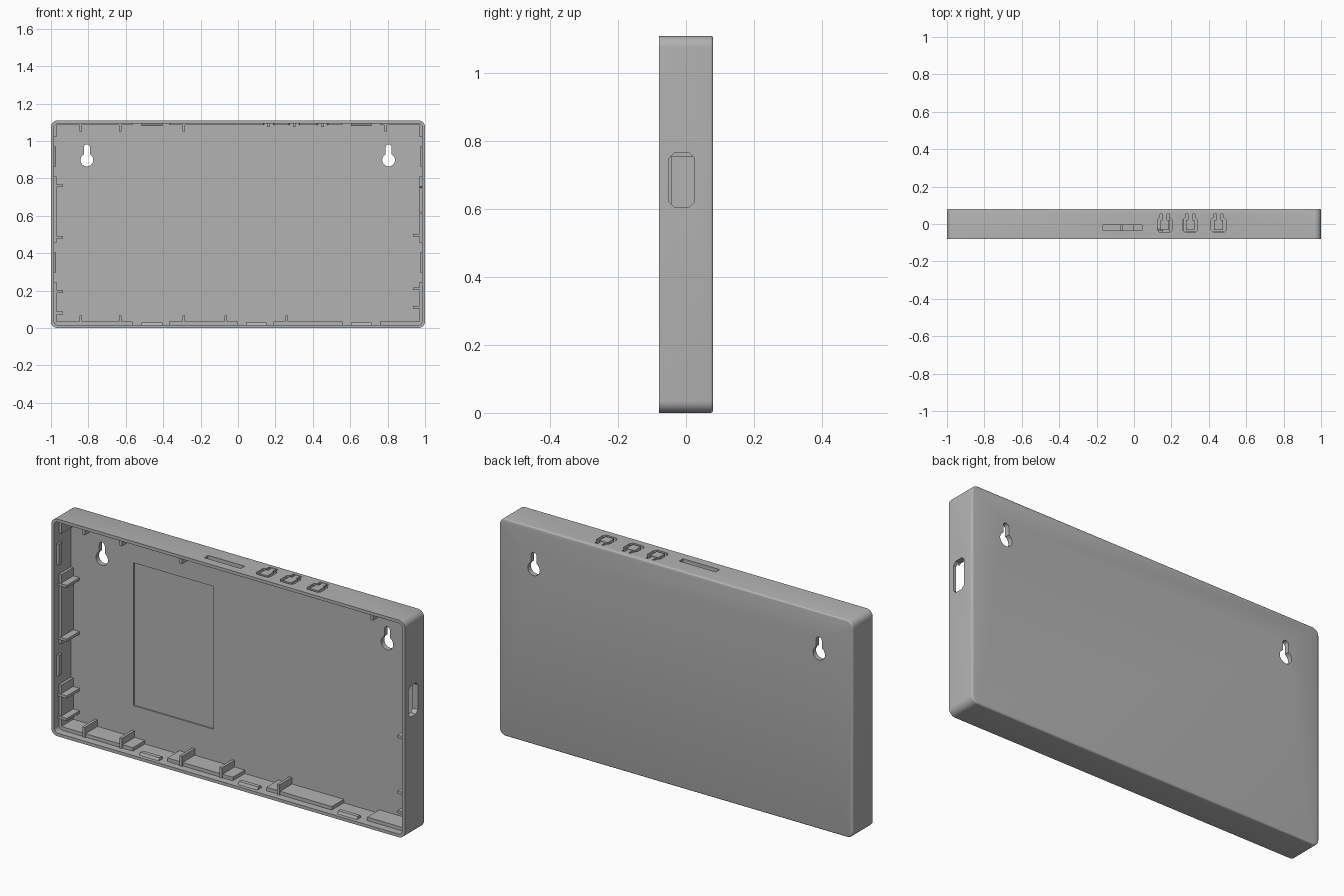
import bpy, bmesh, math

if "Cube" in bpy.data.objects:
    bpy.data.objects.remove(bpy.data.objects["Cube"])

H = 1.11          # case height
WALL = 0.016      # side wall thickness
FLOOR = 0.055     # inner face of the back panel

grey = bpy.data.materials.new("plain grey")
grey.use_nodes = True
grey.diffuse_color = (0.45, 0.45, 0.45, 1)
grey.node_tree.nodes["Principled BSDF"].inputs["Base Color"].default_value = (0.45, 0.45, 0.45, 1)


def finish(name, bm):
    bmesh.ops.recalc_face_normals(bm, faces=bm.faces)
    mesh = bpy.data.meshes.new(name)
    bm.to_mesh(mesh)
    bm.free()
    mesh.materials.append(grey)
    obj = bpy.data.objects.new(name, mesh)
    bpy.context.collection.objects.link(obj)
    return obj


def prism(name, points, axis, lo, hi):
    """Extrude a 2D outline along an axis (outline uses the other two axes in order)."""
    bm = bmesh.new()

    def place(p, d):
        co = list(p)
        co.insert("xyz".index(axis), d)
        return bm.verts.new(co)

    face = bm.faces.new([place(p, lo) for p in points])
    out = bmesh.ops.extrude_face_region(bm, geom=[face])
    shift = [0, 0, 0]
    shift["xyz".index(axis)] = hi - lo
    verts = [g for g in out["geom"] if isinstance(g, bmesh.types.BMVert)]
    bmesh.ops.translate(bm, verts=verts, vec=shift)
    return finish(name, bm)


def box(name, x, y, z):
    outline = [(x[0], z[0]), (x[1], z[0]), (x[1], z[1]), (x[0], z[1])]
    return prism(name, outline, "y", *y)


def octagon(a, b, c):
    (a0, a1), (b0, b1) = a, b
    return [(a0 + c, b0), (a1 - c, b0), (a1, b0 + c), (a1, b1 - c),
            (a1 - c, b1), (a0 + c, b1), (a0, b1 - c), (a0, b0 + c)]


def rounded(inset, r, steps=8):
    """Rounded rectangle following the case outline."""
    pts = []
    for i, (sx, top) in enumerate([(1, 1), (-1, 1), (-1, 0), (1, 0)]):
        cx = sx * (1 - inset - r)
        cz = H - inset - r if top else inset + r
        for k in range(steps + 1):
            a = math.pi / 2 * (i + k / steps)
            pts.append((cx + r * math.cos(a), cz + r * math.sin(a)))
    return pts


def cut(target, cutter):
    mod = target.modifiers.new("cut", "BOOLEAN")
    mod.operation = "DIFFERENCE"
    mod.solver = "EXACT"
    mod.object = cutter
    bpy.context.view_layer.objects.active = target
    bpy.ops.object.modifier_apply(modifier=mod.name)


def drop(obj):
    bpy.data.objects.remove(obj)


# Outer case with softened back edge
case = prism("case_shell", rounded(0, 0.035), "y", -0.08, 0.08)
bm = bmesh.new()
bm.from_mesh(case.data)
back = [e for e in bm.edges if all(v.co.y > 0.07 for v in e.verts)]
bmesh.ops.bevel(bm, geom=back, offset=0.008, segments=3, profile=0.5, affect="EDGES")
bm.to_mesh(case.data)
bm.free()

# Cavity, shallow panel recess and keyhole openings
cutters = [prism("cavity", rounded(WALL, 0.02), "y", -0.1, FLOOR),
           box("panel_recess", (-0.63, -0.177), (0, FLOOR + 0.007), (0.195, 0.925))]
for x in (-0.808, 0.805):
    keyhole = []
    r, w = 0.034, 0.016
    a0 = math.pi / 2 + math.asin(w / r)
    sweep = 2 * math.pi - 2 * math.asin(w / r)
    for k in range(25):
        a = a0 + sweep * k / 24
        keyhole.append((x + r * math.cos(a), 0.898 + r * math.sin(a)))
    for k in range(9):
        a = math.pi * k / 8
        keyhole.append((x + w * math.cos(a), 0.966 + w * math.sin(a)))
    cutters.append(prism("keyhole", keyhole, "y", 0, 0.1))
for c in cutters:
    cut(case, c)
    drop(c)

# Shelves along the walls
lo, lip = 0.008, 0.034
shelf_y = (-0.042, FLOOR + 0.004)
for a, b in [(-0.98, -0.565), (-0.37, 0.0), (0.19, 0.56), (0.76, 0.98)]:
    box("bottom_shelf", (a, b), shelf_y, (lo, lip))
top_shelves = [box("top_shelf", (a, b), shelf_y, (H - 0.024, H - lo))
               for a, b in [(-0.98, -0.565), (-0.37, 0.56), (0.76, 0.98)]]
side_shelves = []
for s, name in ((-1, "right"), (1, "left")):
    for a, b in [(0.02, 0.245), (0.455, 0.81), (1.02, 1.09)]:
        x = sorted((s * (1 - lo), s * 0.97))
        side_shelves.append(box(name + "_shelf", x, shelf_y, (a, b)))

# Support ribs standing on the shelves
rib_y = (-0.048, FLOOR + 0.004)
t = 0.007
for x in (-0.84, -0.63, -0.29, -0.065, 0.26):
    box("bottom_rib", (x - t, x + t), rib_y, (lo, 0.068))
for x in (-0.84, -0.63, -0.29, 0.79):
    box("top_rib", (x - t, x + t), rib_y, (H - 0.06, H - lo))
for z in (0.76, 0.485, 0.195, 0.08):
    box("right_rib", (-1 + lo, -0.935), rib_y, (z - t, z + t))
for z in (0.495, 0.21, 0.11):
    box("left_rib", (0.935, 1 - lo), rib_y, (z - t, z + t))

# Snap-fit clips with sloped faces
for x in (-0.46, 0.098, 0.66):
    for z, s in ((0, 1), (H, -1)):
        if s < 0 and 0 < x < 0.2:
            continue
        clip = [(-0.065, z + s * lo), (-0.055, z + s * 0.03),
                (-0.035, z + s * 0.03), (-0.022, z + s * lo)]
        prism("snap_clip", clip, "x", x - 0.055, x + 0.055)
for z in (0.35, 0.917):
    for s in (-1, 1):
        clip = [(s * (1 - lo), -0.065), (s * 0.973, -0.055),
                (s * 0.973, -0.035), (s * (1 - lo), -0.022)]
        prism("snap_clip", clip, "z", z - 0.053, z + 0.053)

# Side port opening through wall and shelf
port = prism("port_cutter", octagon((-0.05, 0.025), (0.605, 0.765), 0.016), "x", 0.9, 1.1)
for part in [case] + side_shelves[3:]:
    cut(part, port)
drop(port)

# Top slot and three flexing push buttons
buttons = (0.165, 0.3, 0.452)
openings = [box("slot_cutter", (-0.165, 0.042), (-0.036, -0.005), (1.0, 1.2))]
for x in buttons:
    hole = [(x - 0.027, -0.045), (x + 0.027, -0.045), (x + 0.04, -0.032),
            (x + 0.04, 0.022), (x + 0.025, 0.036), (x + 0.025, 0.054),
            (x - 0.025, 0.054), (x - 0.025, 0.036), (x - 0.04, 0.022), (x - 0.04, -0.032)]
    openings.append(prism("button_cutter", hole, "z", 1.0, 1.2))
for c in openings:
    for part in (case, top_shelves[1]):
        cut(part, c)
    drop(c)
for x in buttons:
    box("push_button", (x - 0.023, x + 0.023), (-0.032, 0.021), (H - 0.018, H))
    box("button_arm", (x - 0.012, x + 0.012), (0.02, 0.058), (H - 0.014, H - 0.002))
    box("button_post", (x - t, x + t), (-0.014, 0.004), (H - 0.036, H - 0.01))

# Smooth the rounded shell, keeping hard edges sharp
bpy.ops.object.select_all(action="DESELECT")
case.select_set(True)
bpy.context.view_layer.objects.active = case
bpy.ops.object.shade_smooth_by_angle(angle=math.radians(35))
